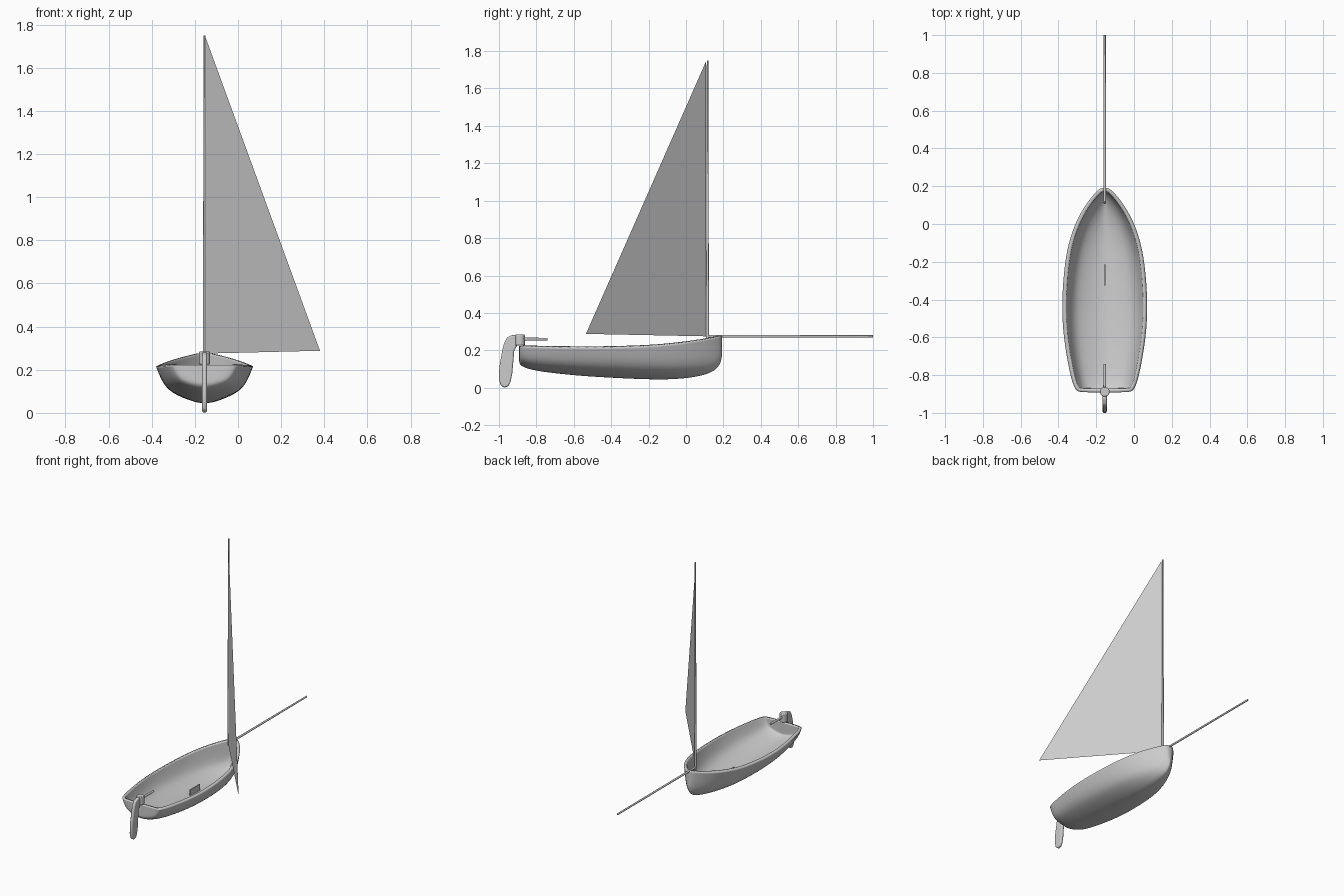
import bpy, bmesh, math
from mathutils import Vector

if "Cube" in bpy.data.objects:
    bpy.data.objects.remove(bpy.data.objects["Cube"])

CX = -0.155  # boat centreline

grey = bpy.data.materials.new("plain_grey")
grey.diffuse_color = (0.6, 0.6, 0.6, 1)
grey.use_nodes = True
grey.node_tree.nodes["Principled BSDF"].inputs["Base Color"].default_value = grey.diffuse_color


def finish(name, bm, angle=40):
    bmesh.ops.recalc_face_normals(bm, faces=bm.faces)
    me = bpy.data.meshes.new(name)
    bm.to_mesh(me)
    bm.free()
    ob = bpy.data.objects.new(name, me)
    bpy.context.collection.objects.link(ob)
    me.materials.append(grey)
    bpy.ops.object.select_all(action='DESELECT')
    ob.select_set(True)
    bpy.context.view_layer.objects.active = ob
    bpy.ops.object.shade_smooth_by_angle(angle=math.radians(angle))
    return ob


def rod(name, a, b, r1, r2, sides=16):
    a, b = Vector(a), Vector(b)
    bm = bmesh.new()
    bmesh.ops.create_cone(bm, cap_ends=True, segments=sides, radius1=r1,
                          radius2=r2, depth=(b - a).length)
    rot = (b - a).to_track_quat('Z', 'Y').to_matrix()
    bmesh.ops.rotate(bm, verts=bm.verts, matrix=rot)
    bmesh.ops.translate(bm, verts=bm.verts, vec=(a + b) / 2)
    return finish(name, bm)


# Hull: cross-sections lofted stern to bow (y, half width, keel z, rim z)
stations = [(-0.892, 0.125, 0.135, 0.222), (-0.885, 0.15, 0.115, 0.221),
            (-0.85, 0.168, 0.098, 0.219), (-0.78, 0.187, 0.082, 0.217),
            (-0.6, 0.219, 0.061, 0.214), (-0.42, 0.229, 0.049, 0.214),
            (-0.2, 0.212, 0.038, 0.222), (-0.08, 0.186, 0.038, 0.233),
            (0.02, 0.149, 0.046, 0.246), (0.1, 0.103, 0.062, 0.259),
            (0.155, 0.06, 0.085, 0.27), (0.183, 0.032, 0.12, 0.276),
            (0.192, 0.015, 0.16, 0.278)]
section = [(1, 1), (0.94, 0.78), (0.86, 0.55), (0.77, 0.39),
           (0.64, 0.25), (0.35, 0.1)]
full = [(-u, h) for u, h in section] + [(0, 0)] + section[::-1]
bm = bmesh.new()
rows = [[bm.verts.new((CX + u * w, y, k + (r - k) * h)) for u, h in full]
        for y, w, k, r in stations]
for a, b in zip(rows, rows[1:]):
    for i in range(len(full) - 1):
        bm.faces.new((a[i], a[i + 1], b[i + 1], b[i]))
for row in (rows[0], rows[-1]):  # transom and stem
    n = len(row)
    for i in range(n // 2):
        quad = [row[i], row[i + 1], row[n - 2 - i], row[n - 1 - i]]
        bm.faces.new(list(dict.fromkeys(quad)))
hull = finish("hull", bm, 180)
sub = hull.modifiers.new("smooth", 'SUBSURF')
sub.levels = sub.render_levels = 2
# make sure the shell thickens towards the inside
keel = min(hull.data.polygons, key=lambda p: p.center.z)
sol = hull.modifiers.new("shell", 'SOLIDIFY')
sol.thickness = 0.02
sol.offset = -1 if keel.normal.z < 0 else 1

# Centreboard top showing in the floor
bm = bmesh.new()
bmesh.ops.create_cube(bm, size=1)
bmesh.ops.scale(bm, verts=bm.verts, vec=(0.007, 0.11, 0.055))
bmesh.ops.translate(bm, verts=bm.verts, vec=(CX, -0.27, 0.083))
finish("centreboard", bm)

# Mast and bowsprit
rod("mast", (CX, 0.115, 0.262), (CX, 0.115, 1.75), 0.008, 0.004)
rod("bowsprit", (CX, 0.11, 0.275), (CX, 1.0, 0.275), 0.007, 0.006)

# Sail: one flat triangle swung out to the side
bm = bmesh.new()
bm.faces.new([bm.verts.new(p) for p in
              ((CX + 0.003, 0.107, 1.745), (CX + 0.003, 0.107, 0.275),
               (0.38, -0.535, 0.288))])
finish("sail", bm)

# Rudder head and tiller
head = rod("rudder_head", (CX, -0.888, 0.225), (CX, -0.888, 0.284), 0.026, 0.026, 24)
bev = head.modifiers.new("soft_edge", 'BEVEL')
bev.width, bev.segments = 0.004, 2
rod("tiller", (CX, -0.88, 0.26), (CX, -0.74, 0.26), 0.008, 0.007)

# Rudder blade: side outline extruded and rounded
outline = [(-0.9, 0.278), (-0.925, 0.283), (-0.957, 0.27), (-0.972, 0.24),
           (-0.982, 0.2), (-0.998, 0.11), (-1.0, 0.05), (-0.992, 0.015),
           (-0.973, 0.0), (-0.95, 0.008), (-0.938, 0.03), (-0.929, 0.075),
           (-0.918, 0.2), (-0.9, 0.23)]
bm = bmesh.new()
face = bm.faces.new([bm.verts.new((CX - 0.011, y, z)) for y, z in outline])
ext = bmesh.ops.extrude_face_region(bm, geom=[face])
bmesh.ops.translate(bm, vec=(0.022, 0, 0),
                    verts=[v for v in ext["geom"] if isinstance(v, bmesh.types.BMVert)])
blade = finish("rudder_blade", bm, 60)
bev = blade.modifiers.new("rounded", 'BEVEL')
bev.width, bev.segments = 0.008, 3
